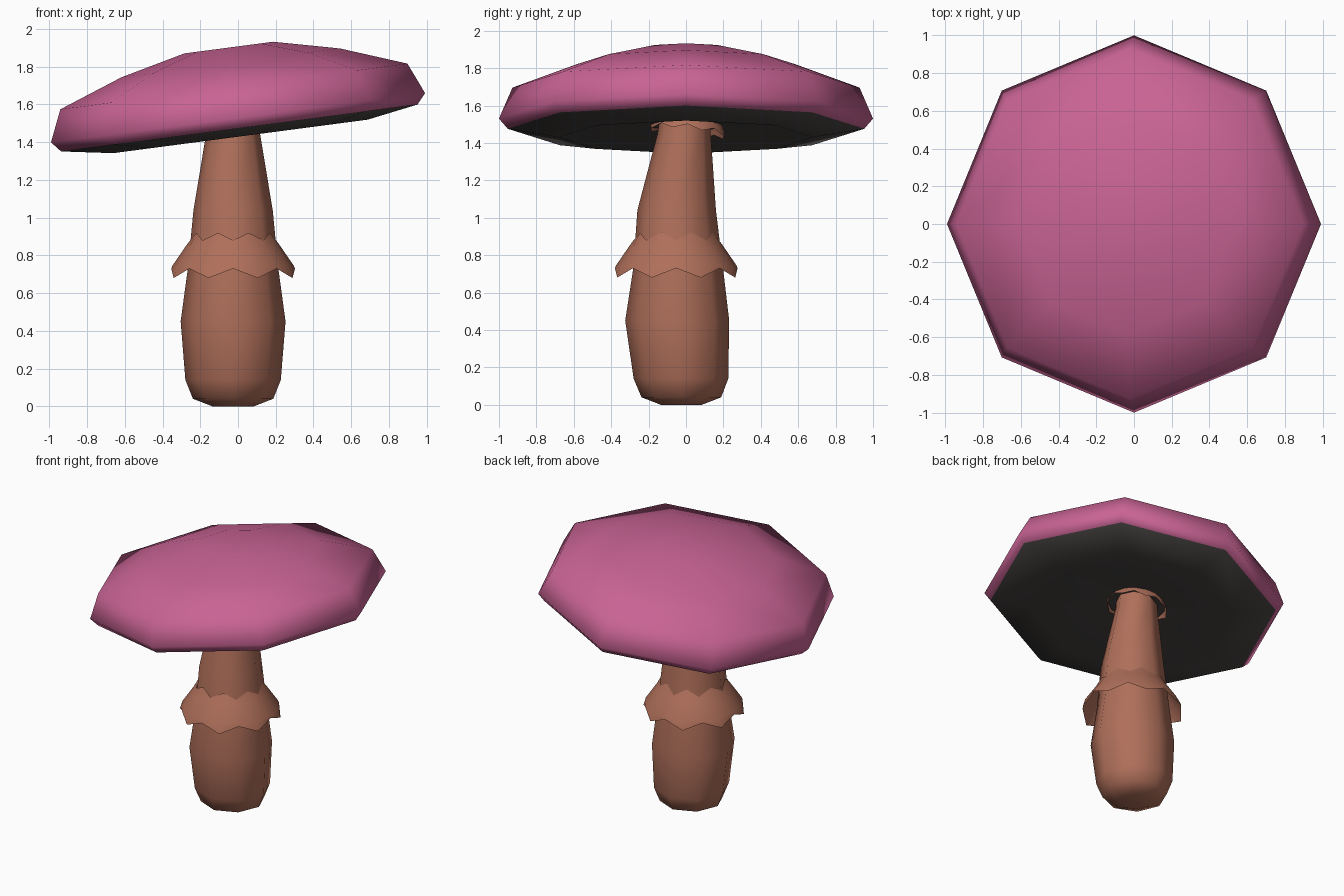
import bpy, bmesh
from math import sin, cos, pi, radians

cube = bpy.data.objects.get("Cube")
if cube:
    bpy.data.objects.remove(cube, do_unlink=True)


def material(name, rgb):
    m = bpy.data.materials.new(name)
    m.use_nodes = True
    m.diffuse_color = (*rgb, 1)
    m.node_tree.nodes["Principled BSDF"].inputs["Base Color"].default_value = (*rgb, 1)
    return m


pink = material("cap pink", (0.58, 0.125, 0.295))
brown = material("stem brown", (0.43, 0.16, 0.102))
grey = material("gill grey", (0.066, 0.06, 0.057))


def loft(name, rings, mats, closed=True, dark_from=None):
    """Skin a list of rings of points; bands from dark_from on use the second material."""
    bm = bmesh.new()
    loops = [[bm.verts.new(p) for p in ring] for ring in rings]
    n = len(loops[0])
    for k, (a, b) in enumerate(zip(loops, loops[1:])):
        for i in range(n):
            j = (i + 1) % n
            f = bm.faces.new((a[i], a[j], b[j], b[i]))
            f.material_index = int(dark_from is not None and k >= dark_from)
    if closed:
        bm.faces.new(loops[0])
        f = bm.faces.new(loops[-1])
        f.material_index = int(dark_from is not None)
        bmesh.ops.recalc_face_normals(bm, faces=bm.faces)
    else:
        bmesh.ops.reverse_faces(bm, faces=bm.faces)
    mesh = bpy.data.meshes.new(name)
    bm.to_mesh(mesh)
    bm.free()
    ob = bpy.data.objects.new(name, mesh)
    bpy.context.collection.objects.link(ob)
    for m in mats:
        mesh.materials.append(m)
    bpy.ops.object.select_all(action="DESELECT")
    ob.select_set(True)
    bpy.context.view_layer.objects.active = ob
    bpy.ops.object.shade_smooth_by_angle(angle=radians(80))
    return ob


def octagon(r, z, x=0, y=0):
    return [(x + r * cos(i * pi / 4), y + r * sin(i * pi / 4), z) for i in range(8)]


# Tilted cap with a rounded rim and a shallow hollow of gills below
cap_profile = [(0.237, 0.375), (0.585, 0.293), (0.928, 0.167), (1.0, 0.0),
               (0.953, -0.055), (0.68, -0.10), (0.1, -0.02)]
cap = loft("cap", [octagon(r, z) for r, z in cap_profile], [pink, grey], dark_from=4)
cap.location.z = 1.53
cap.rotation_euler.y = radians(-7.5)

# Bulging, slightly bent stem: radius, height, centre y
stem_profile = [(0.11, 0, -0.025), (0.213, 0.04, -0.025), (0.253, 0.14, -0.027),
                (0.278, 0.45, -0.047), (0.24, 0.73, -0.042), (0.21, 1.04, -0.05),
                (0.142, 1.45, -0.01), (0.135, 1.54, -0.005)]
loft("stem", [octagon(r, z, -0.026, y) for r, z, y in stem_profile], [brown])


def skirt(name, rows):
    """Ragged collar; each row is radius and height at the valleys and at the points."""
    rings = []
    for row in rows:
        ring = []
        for i in range(16):
            r, z = row[i % 2]
            a = i * pi / 8
            ring.append((r * cos(a), r * sin(a), z))
        rings.append(ring)
    return loft(name, rings, [brown], closed=False)


# Ragged skirt around the middle of the stem
ring = skirt("stem_skirt", [((0.228, 0.88), (0.21, 0.92)),
                            ((0.25, 0.85), (0.248, 0.85)),
                            ((0.322, 0.745), (0.325, 0.735)),
                            ((0.328, 0.73), (0.341, 0.68))])
ring.location = (-0.026, -0.052, 0)

# Smaller collar where the stem meets the cap
collar = skirt("top_collar", [((0.14, 0.08), (0.14, 0.08)),
                              ((0.175, 0.04), (0.175, 0.04)),
                              ((0.2, -0.01), (0.208, -0.035))])
collar.location = (-0.02, 0.01, 1.485)
collar.rotation_euler = (radians(-6), radians(-7.5), 0)
